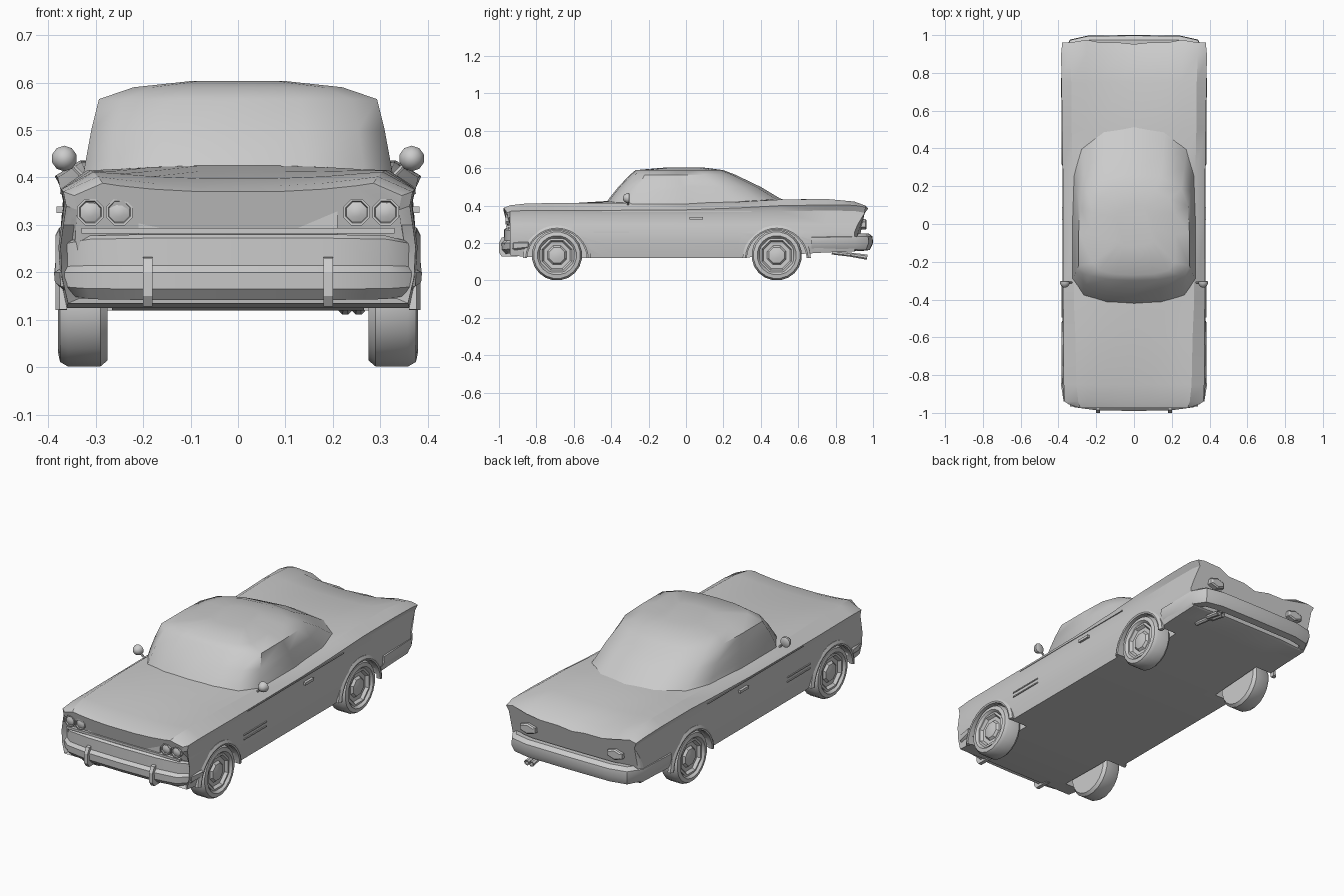
import bpy, bmesh, math
from mathutils import Vector

if "Cube" in bpy.data.objects:
    bpy.data.objects.remove(bpy.data.objects["Cube"])


def make(name, verts, faces, angle=35):
    me = bpy.data.meshes.new(name)
    me.from_pydata(verts, [], faces)
    bm = bmesh.new()
    bm.from_mesh(me)
    bmesh.ops.remove_doubles(bm, verts=bm.verts, dist=1e-5)
    bmesh.ops.recalc_face_normals(bm, faces=bm.faces)
    bm.to_mesh(me)
    bm.free()
    ob = bpy.data.objects.new(name, me)
    bpy.context.collection.objects.link(ob)
    activate(ob)
    if angle:
        bpy.ops.object.shade_smooth_by_angle(angle=math.radians(angle))
    return ob


def activate(ob):
    bpy.ops.object.select_all(action='DESELECT')
    ob.select_set(True)
    bpy.context.view_layer.objects.active = ob


def loft(name, rings, angle=35):
    n = len(rings[0])
    faces = [(i * n + j, i * n + (j + 1) % n, (i + 1) * n + (j + 1) % n, (i + 1) * n + j)
             for i in range(len(rings) - 1) for j in range(n)]
    faces += [tuple(range(n)), tuple(range((len(rings) - 1) * n, len(rings) * n))]
    return make(name, [p for r in rings for p in r], faces, angle)


def full(half):
    return half + [(-x, y, z) for x, y, z in reversed(half) if abs(x) > 1e-6]


def lathe(name, centre, axis, profile, seg, angle=35):
    # profile is (radius, distance along axis)
    q = Vector((0, 0, 1)).rotation_difference(Vector(axis))
    rings = [[tuple(Vector(centre) + q @ Vector((r * math.cos(t), r * math.sin(t), h)))
              for t in [2 * math.pi * (k + .5) / seg for k in range(seg)]] for r, h in profile]
    return loft(name, rings, angle)


def box(name, c, s):
    v = [(c[0] + a * s[0] / 2, c[1] + b * s[1] / 2, c[2] + d * s[2] / 2)
         for d in (-1, 1) for a, b in ((-1, -1), (1, -1), (1, 1), (-1, 1))]
    return loft(name, [v[:4], v[4:]], 0)


def sweep(name, half_path, profile, taper):
    # bumper: profile (outward offset, z) carried along a mirrored plan path
    path = [(-x, y) for x, y in reversed(half_path[1:])] + half_path
    rings = []
    for i, (x, y) in enumerate(path):
        a, b = path[max(i - 1, 0)], path[min(i + 1, len(path) - 1)]
        n = Vector((b[1] - a[1], a[0] - b[0])).normalized()
        if n.dot(Vector((x, y))) < 0:
            n = -n
        k = taper[abs(i - len(half_path) + 1)]
        rings.append([(x + n.x * o, y + n.y * o, .2 + (z - .2) * k) for o, z in profile])
    return loft(name, rings)


# Lower body: y, centre top, fender top z, fender top x, edge x, edge z, bottom z
stations = [
    (-.975, .37, .388, .285, .345, .362, .145),
    (-.94, .382, .402, .295, .368, .37, .135),
    (-.85, .398, .412, .305, .372, .375, .125),
    (-.6, .413, .415, .31, .374, .375, .12),
    (-.42, .425, .415, .318, .374, .375, .12),
    (0, .43, .413, .32, .375, .378, .12),
    (.28, .435, .42, .325, .377, .388, .12),
    (.5, .435, .432, .33, .38, .4, .135),
    (.75, .42, .436, .332, .384, .404, .15),
    (.9, .392, .422, .338, .386, .402, .155),
    (.975, .352, .4, .342, .38, .392, .16)]
rings = []
for i, (y, zc, zf, xf, xe, ze, zb) in enumerate(stations):
    xs = min(xe, .373)
    half = [(0, zc), (.08, zc + (.014 if i == 10 else 0)), (.18, zc + (zf - zc) * .3),
            (.25, zc + (zf - zc) * .7), (xf, zf), (xe, ze), (xs - .006, ze - .03),
            (xs, .3), (xs + .006, .255), (xs + .003, .19), (xs - .01, zb), (.2, zb), (0, zb)]
    end = {0: 1, 10: -1}.get(i, 0)
    rings.append(full([(x, y + end * (min(.06, max(0, .37 - z) * .6) + (.015 if x > .34 else 0)
                                      + (.012 if x < .2 and z > .3 and end < 0 else 0)), z)
                       for x, z in half]))
body = loft('lower_body', rings, 30)

# Wheel arches cut into the body sides
wheels_y = (-.69, .485)
for y in wheels_y:
    for s in (1, -1):
        cut = lathe('arch_cutter', (s * .265, y, .112), (s, 0, 0), [(.163, 0), (.163, .2)], 24, 0)
        cut.hide_render = True
        m = body.modifiers.new('arch', 'BOOLEAN')
        m.operation, m.solver, m.object = 'DIFFERENCE', 'EXACT', cut
        activate(body)
        bpy.ops.object.modifier_apply(modifier=m.name)
        bpy.data.objects.remove(cut)

# Cabin: z, half width, front y, rear y
cabin = []
for z, x, f, r in [(.395, .328, -.44, .6), (.44, .32, -.41, .5), (.5, .309, -.362, .4),
                   (.565, .293, -.3, .265), (.59, .22, -.27, .2), (.603, .1, -.12, .1)]:
    L = r - f
    cabin.append(full([(0, f, z), (.45 * x, f + .01 * L, z), (.82 * x, f + .05 * L, z),
                       (x, f + .14 * L, z), (x, f + .45 * L, z), (.98 * x, f + .7 * L, z),
                       (.86 * x, f + .86 * L, z), (.5 * x, f + .97 * L, z), (0, r, z)]))
loft('cabin', cabin, 40)

# Bumpers
sweep('front_bumper', [(0, -.962), (.2, -.958), (.31, -.943), (.35, -.91), (.36, -.84)],
      [(-.03, .272), (0, .28), (.012, .272), (.012, .215), (.028, .2), (.026, .165),
       (.005, .142), (-.03, .15)], [1, 1, .97, .85, .6])
sweep('rear_bumper', [(0, .975), (.24, .973), (.325, .955), (.358, .9), (.362, .67)],
      [(-.03, .25), (0, .252), (.022, .236), (.025, .2), (.008, .163), (-.03, .158)],
      [1, 1, 1, .95, .8])

# Grille panel and bar
box('grille', (0, -.937, .32), (.42, .03, .09))
box('grille_bar', (0, -.952, .288), (.66, .02, .012))

# Exhaust pipe and its two tips
lathe('exhaust_pipe', (.24, .78, .15), (0, 1, -.12), [(.012, 0), (.012, .12)], 8)
for dx in (-.014, .014):
    lathe('exhaust_tip', (.24 + dx, .88, .138), (0, 1, -.15), [(.012, 0), (.015, .09), (.011, .09), (.01, .05)], 8)

for s in (1, -1):
    # Bumper guards
    gx = s * .19
    loft('bumper_guard', [[(gx + d, y, z) for y, z in ((-.96, .235), (-.985, .23), (-1, .2),
                                                       (-1, .15), (-.985, .128), (-.9, .128), (-.9, .145), (-.96, .15))]
                          for d in (-.01, .01)], 0)
    # Paired headlights
    for x in (.25, .311):
        lathe('headlight', (s * x, -.93, .327), (0, -1, 0),
              [(.03, 0), (.03, .035), (.025, .035), (.023, .028), (.01, .034)], 8)
    # Tail lights
    t = lathe('tail_light', (0, 0, 0), (0, 1, 0), [(.028, 0), (.028, .03), (.021, .036)], 6, 0)
    t.scale, t.location = (1.8, 1, 1), (s * .255, .93, .3)
    # Wing mirrors
    mir = lathe('wing_mirror', (0, 0, 0), (0, 1, 0),
                [(.021, .014), (.027, .01), (.027, 0), (.018, -.016), (.006, -.022)], 10, 50)
    mir.location = (s * .366, -.315, .44)
    lathe('mirror_arm', (s * .325, -.31, .4), (s * .7, 0, .72), [(.006, 0), (.005, .05)], 6)
    # Side trim, handles and vents
    box('door_handle', (s * .374, .055, .332), (.016, .07, .014))
    box('belt_trim', (s * .372, -.05, .368), (.006, .8, .005))
    for z in (.235, .258):
        box('fender_vent', (s * .379, -.4, z), (.008, .19, .006))
    for y in wheels_y:
        # Wheel arch lips
        arc = []
        for k in range(17):
            a = math.radians(3 + 174 * k / 16)
            arc.append([(s * x, y + r * math.cos(a), .112 + r * math.sin(a))
                        for r, x in ((.16, .36), (.16, .382), (.168, .384), (.183, .376), (.183, .36))])
        loft('arch_lip', arc)
        # Tyres and hubcaps
        lathe('tyre', (0, y, .135), (s, 0, 0), [(.085, .275), (.122, .275), (.135, .29), (.135, .358),
                                               (.125, .375), (.105, .379), (.092, .365), (.088, .345)], 20, 40)
        lathe('hubcap', (0, y, .135), (s, 0, 0), [(.098, .34), (.098, .368), (.086, .37), (.076, .355),
                                                 (.055, .354), (.045, .366), (.02, .372)], 8, 30)
